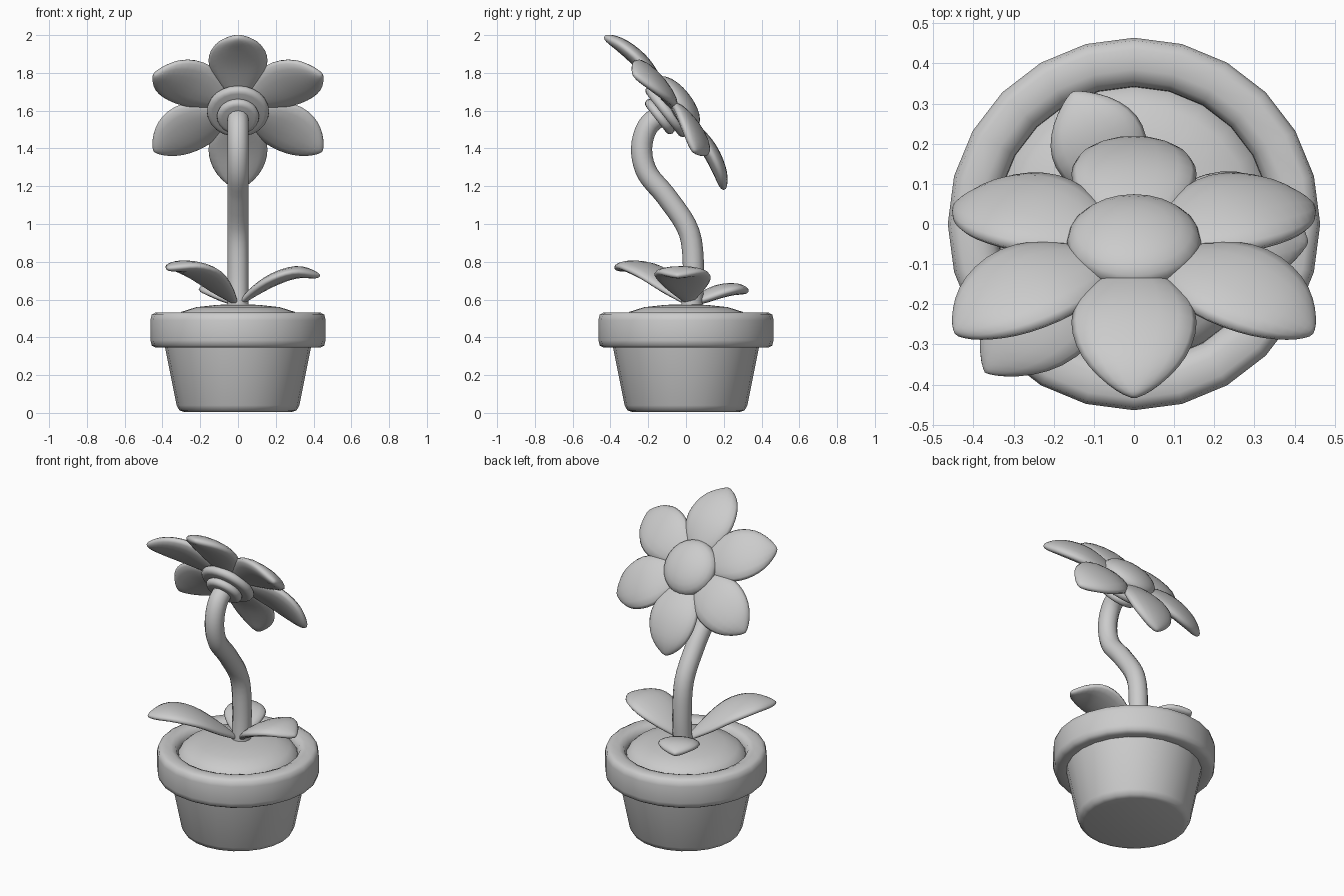
import bpy, bmesh
from math import sin, cos, pi, radians
from mathutils import Matrix, Vector

if "Cube" in bpy.data.objects:
    bpy.data.objects.remove(bpy.data.objects["Cube"])


def finish(bm, name, matrix=Matrix(), angle=60):
    bmesh.ops.remove_doubles(bm, verts=bm.verts, dist=1e-5)
    bmesh.ops.recalc_face_normals(bm, faces=bm.faces)
    me = bpy.data.meshes.new(name)
    bm.to_mesh(me)
    bm.free()
    ob = bpy.data.objects.new(name, me)
    bpy.context.collection.objects.link(ob)
    ob.matrix_world = matrix
    bpy.ops.object.select_all(action='DESELECT')
    ob.select_set(True)
    bpy.context.view_layer.objects.active = ob
    bpy.ops.object.shade_smooth_by_angle(angle=radians(angle))
    return ob


def loft(bm, rings):
    rings = [[bm.verts.new(p) for p in r] for r in rings]
    n = len(rings[0])
    for a, b in zip(rings, rings[1:]):
        for i in range(n):
            j = (i + 1) % n
            bm.faces.new((a[i], a[j], b[j], b[i]))


def lathe(name, profile, matrix=Matrix(), n=24):
    bm = bmesh.new()
    loft(bm, [[(r * cos(2 * pi * i / n), r * sin(2 * pi * i / n), z) for i in range(n)]
              for r, z in profile])
    return finish(bm, name, matrix)


def spline(pts, t):
    # Catmull-Rom point at t in 0..1
    pts = [Vector(p) for p in pts]
    f = min(t, 0.99999) * (len(pts) - 1)
    i = int(f)
    f -= i
    b, c = pts[i], pts[i + 1]
    a = pts[i - 1] if i else b * 2 - c
    d = pts[i + 2] if i + 2 < len(pts) else c * 2 - b
    return 0.5 * (2 * b + (c - a) * f + (2 * a - 5 * b + 4 * c - d) * f * f
                  + (3 * b - a - 3 * c + d) * f ** 3)


def blade(name, path, width, thick, matrix, peak=1.0, power=0.72, n=16, steps=20):
    # Pillowy petal or leaf along a path in the local xz plane
    bm = bmesh.new()
    rings = []
    for k in range(steps + 1):
        s = 0.5 - 0.5 * cos(pi * k / steps)
        p = spline(path, s)
        tan = (spline(path, min(s + .01, 1)) - spline(path, max(s - .01, 0))).normalized()
        up = Vector((-tan.y, tan.x))
        f = max(sin(pi * s ** peak), 0)
        if k in (0, steps):
            f = 0
        w, h = width * f ** power, thick * f ** 0.4
        rings.append([(p.x + up.x * h * sin(a), w * cos(a), p.y + up.y * h * sin(a))
                      for a in (2 * pi * i / n for i in range(n))])
    loft(bm, rings)
    return finish(bm, name, matrix, 180)


# Pot with a rounded rim, and soil mound
lathe("pot", [(0, 0.005), (0.285, 0.005), (0.31, 0.013), (0.325, 0.04), (0.387, 0.35),
              (0.435, 0.345), (0.457, 0.357), (0.464, 0.385), (0.464, 0.49), (0.457, 0.52),
              (0.435, 0.532), (0.385, 0.532), (0.357, 0.52), (0.343, 0.49), (0.34, 0.44), (0, 0.44)])
lathe("soil", [(0.342, 0.49), (0.33, 0.51), (0.30, 0.535), (0.22, 0.56), (0.11, 0.572), (0, 0.575)])

# Swaying stem
cu = bpy.data.curves.new("stem", 'CURVE')
cu.dimensions = '3D'
cu.bevel_depth, cu.bevel_resolution, cu.use_fill_caps = 0.056, 4, True
path = [(0.03, .54), (0.04, .75), (0.015, .96), (-0.1, 1.14), (-0.205, 1.27),
        (-0.235, 1.4), (-0.2, 1.52), (-0.11, 1.59)]
sp = cu.splines.new('POLY')
sp.points.add(32)
for i, pt in enumerate(sp.points):
    y, z = spline(path, i / 32)
    pt.co = (0, y, z, 1)
sp.use_smooth = True
stem = bpy.data.objects.new("stem", cu)
bpy.context.collection.objects.link(stem)
bpy.ops.object.select_all(action='DESELECT')
stem.select_set(True)
bpy.context.view_layer.objects.active = stem
bpy.ops.object.convert(target='MESH')
bpy.ops.object.shade_smooth_by_angle(angle=radians(60))

# Flower head, tilted up and back
head = Matrix.Translation((0, -0.06, 1.63)) @ Matrix.Rotation(radians(-52), 4, 'X')
for k in range(6):
    blade(f"petal_{k + 1}", [(0.05, -0.02), (0.18, -0.001), (0.3, -0.001), (0.42, -0.027), (0.515, -0.07)],
          0.156, 0.043, head @ Matrix.Rotation(radians(90 + 60 * k), 4, 'Z'), 1.0, 0.68)
lathe("flower_centre", [(0, -0.03)] + [(0.167 * cos(a), 0.02 + (0.075 if a > 0 else 0.05) * sin(a))
      for a in (radians(d) for d in range(-75, 91, 15))], head)
for name, r, t, z in (("calyx_upper", 0.165, 0.027, -0.055), ("calyx_lower", 0.112, 0.025, -0.1)):
    lathe(name, [(0, z - t)] + [(r - t + t * cos(a), z + t * sin(a))
          for a in (radians(d) for d in range(-90, 91, 30))] + [(0, z + t)], head)

# Leaves: azimuth, half width, arching path
leaves = [
    (-134, 0.14, [(0, 0.57), (0.12, 0.65), (0.26, 0.735), (0.40, 0.775), (0.535, 0.765)]),
    (-8, 0.15, [(0, 0.57), (0.09, 0.645), (0.2, 0.71), (0.32, 0.745), (0.438, 0.725)]),
    (116, 0.12, [(0, 0.57), (0.08, 0.605), (0.17, 0.64), (0.26, 0.655), (0.35, 0.645)]),
]
for k, (az, w, p) in enumerate(leaves):
    blade(f"leaf_{k + 1}", p, w, 0.035,
          Matrix.Translation((0, 0.015, 0)) @ Matrix.Rotation(radians(az), 4, 'Z'), 1.3, 0.75)
